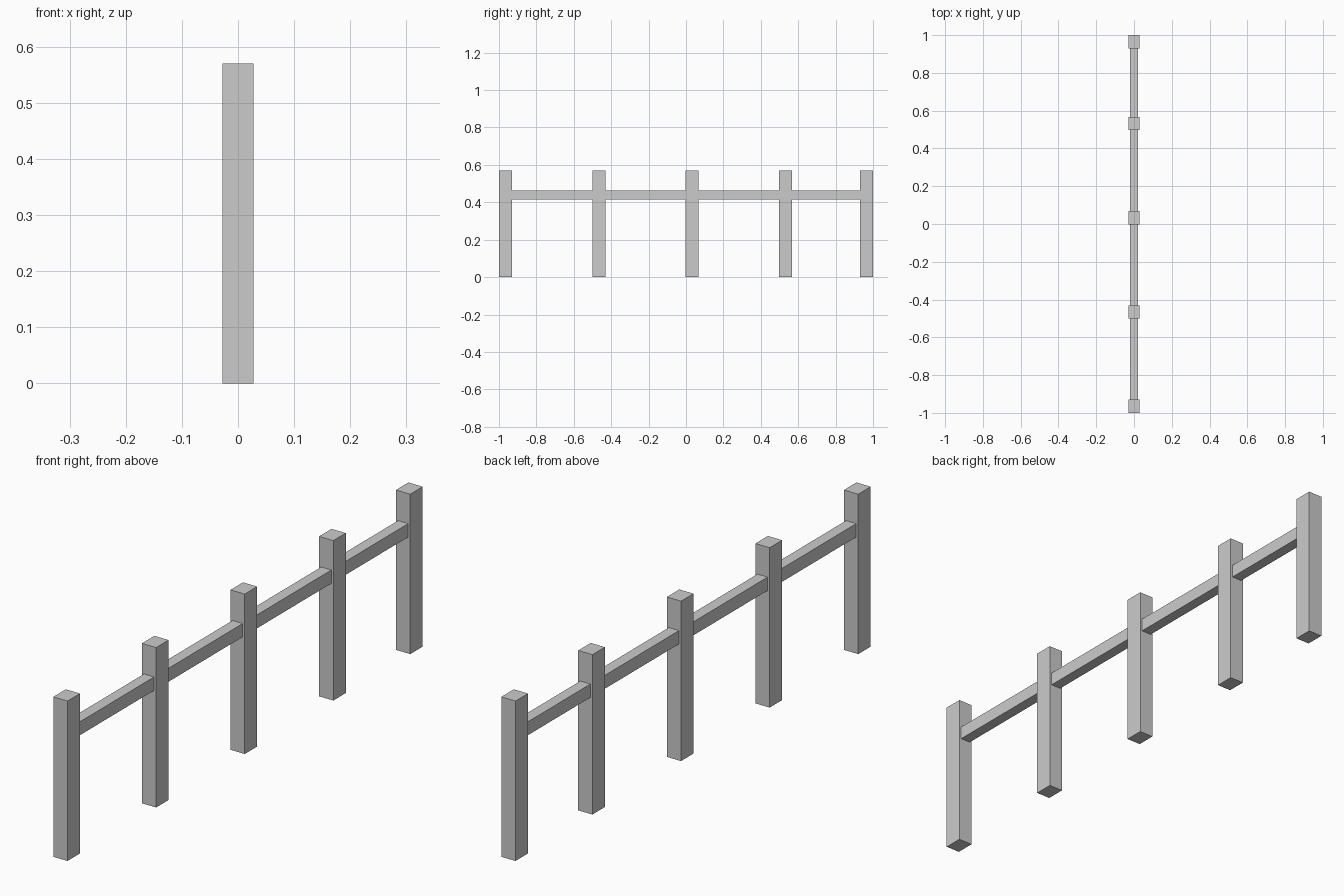
import bpy

if "Cube" in bpy.data.objects:
    bpy.data.objects.remove(bpy.data.objects["Cube"])


def box(name, x, y, z):
    """Axis-aligned box from (min, max) ranges."""
    size = [b - a for a, b in (x, y, z)]
    centre = [(a + b) / 2 for a, b in (x, y, z)]
    bpy.ops.mesh.primitive_cube_add(size=1, location=centre)
    obj = bpy.context.object
    obj.name = name
    obj.scale = size
    bpy.ops.object.transform_apply(location=False, rotation=False, scale=True)
    return obj


POST_DEPTH = 0.07
POST_HEIGHT = 0.57

# Upright posts: even spacing, with the last one pulled in to the fence end
for i, y in enumerate((-1.0, -0.501, -0.002, 0.497, 1.0 - POST_DEPTH)):
    box(f"post_{i + 1}", (-0.028, 0.028), (y, y + POST_DEPTH), (0, POST_HEIGHT))

# Single rail running through the posts
box("rail", (-0.02, 0.02), (-0.965, 0.965), (0.415, 0.463))
